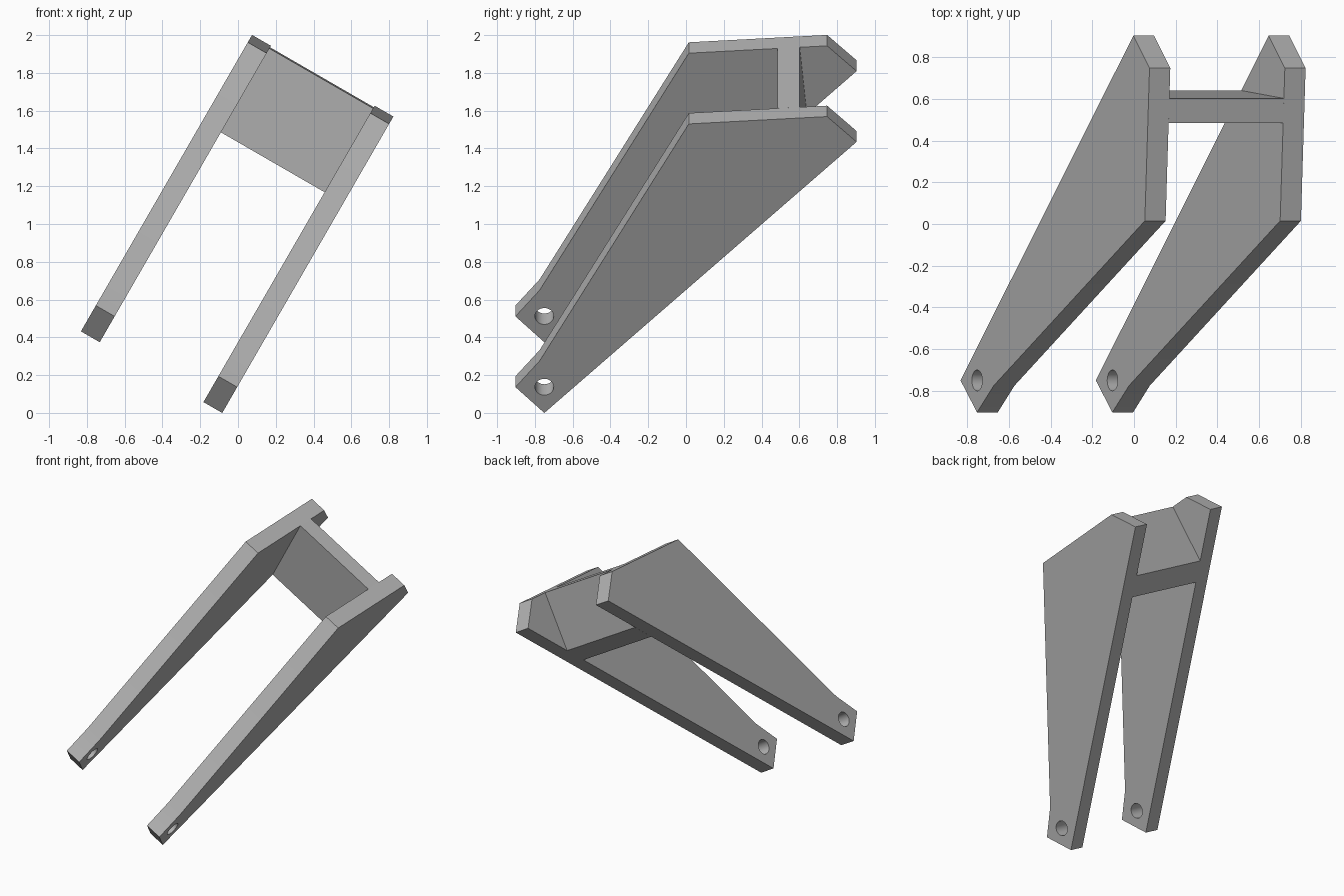
import bpy, math
from mathutils import Matrix, Vector

cube = bpy.data.objects.get("Cube")
if cube:
    bpy.data.objects.remove(cube, do_unlink=True)

GREY = (0.45, 0.45, 0.45, 1)
grey = bpy.data.materials.new("plain_grey")
grey.use_nodes = True
grey.diffuse_color = GREY
grey.node_tree.nodes["Principled BSDF"].inputs["Base Color"].default_value = GREY

# The whole bracket is rolled about the y axis
TILT = Matrix.Rotation(math.radians(30), 4, 'Y')
THICK = 0.115
RIGHT_X, LEFT_X = -0.936, -0.187   # outer face of one arm, inner face of the other


def slab(name, profile, x0, x1):
    """Extrude a (y, z) profile along the bracket's own x axis."""
    n = len(profile)
    verts = [(x, y, z) for x in (x0, x1) for y, z in profile]
    faces = [list(range(n))[::-1], list(range(n, 2 * n))]
    faces += [(i, (i + 1) % n, n + (i + 1) % n, n + i) for i in range(n)]
    mesh = bpy.data.meshes.new(name)
    mesh.from_pydata(verts, [], faces)
    mesh.materials.append(grey)
    obj = bpy.data.objects.new(name, mesh)
    bpy.context.collection.objects.link(obj)
    obj.matrix_world = TILT
    return obj


def drill(obj, x, y, z, radius):
    """Cut a round pin hole along the bracket's x axis."""
    bpy.ops.mesh.primitive_cylinder_add(vertices=32, radius=radius, depth=0.4)
    cutter = bpy.context.object
    cutter.name = "hole_cutter"
    cutter.hide_render = True
    cutter.data.materials.append(grey)
    cutter.matrix_world = (TILT @ Matrix.Translation(Vector((x, y, z)))
                           @ Matrix.Rotation(math.pi / 2, 4, 'Y'))
    mod = obj.modifiers.new("pin_hole", 'BOOLEAN')
    mod.operation = 'DIFFERENCE'
    mod.solver = 'EXACT'
    mod.object = cutter
    bpy.ops.object.select_all(action='DESELECT')
    obj.select_set(True)
    bpy.context.view_layer.objects.active = obj
    bpy.ops.object.modifier_apply(modifier=mod.name)
    bpy.data.objects.remove(cutter, do_unlink=True)
    bpy.ops.object.shade_smooth_by_angle(angle=math.radians(30))


# Side arms: tapered plates with a clipped foot and a clipped rear corner
arm_profile = [(-0.75, -0.042), (0.903, 1.615), (0.747, 1.77),
               (0.015, 1.725), (-0.775, 0.276), (-0.903, 0.116)]
for name, x in (("right_arm", RIGHT_X), ("left_arm", LEFT_X)):
    arm = slab(name, arm_profile, x, x + THICK)
    drill(arm, x + THICK / 2, -0.75, 0.117, 0.05)

# Leaning web joining the arms, flush with their top and bottom edges
web_profile = [(0.53, 1.241), (0.64, 1.351), (0.602, 1.761), (0.484, 1.754)]
slab("cross_web", web_profile, RIGHT_X + THICK, LEFT_X)
